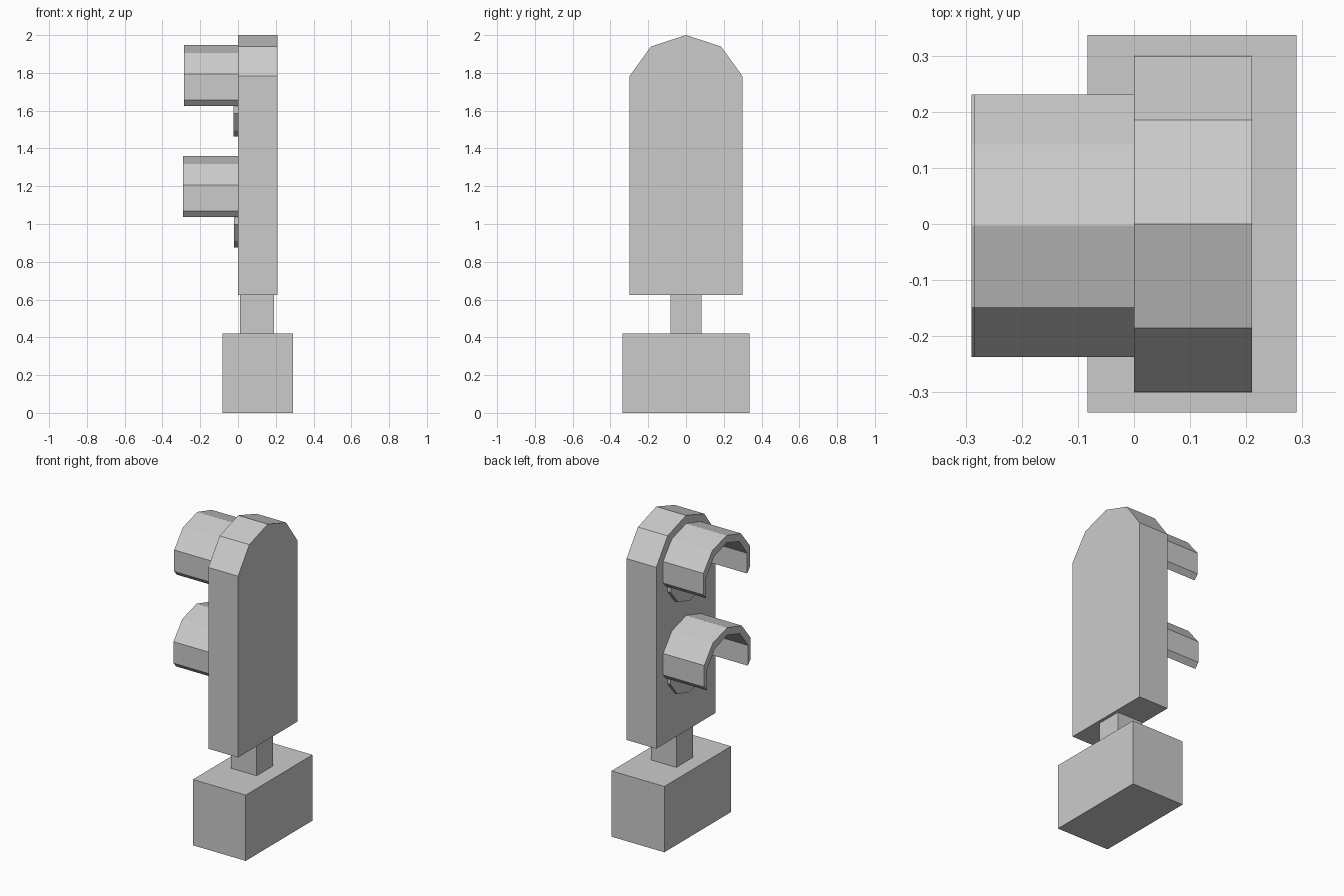
import bpy
from math import cos, sin, radians

if "Cube" in bpy.data.objects:
    bpy.data.objects.remove(bpy.data.objects["Cube"])


def prism(name, profile, x0, x1):
    """Extrude a closed (y, z) outline along x."""
    n = len(profile)
    verts = [(x, y, z) for x in (x0, x1) for y, z in profile]
    faces = [tuple(range(n))[::-1], tuple(range(n, 2 * n))]
    faces += [(i, (i + 1) % n, n + (i + 1) % n, n + i) for i in range(n)]
    mesh = bpy.data.meshes.new(name)
    mesh.from_pydata(verts, [], faces)
    obj = bpy.data.objects.new(name, mesh)
    bpy.context.collection.objects.link(obj)
    # make every normal point outwards
    import bmesh
    bm = bmesh.new()
    bm.from_mesh(mesh)
    bmesh.ops.recalc_face_normals(bm, faces=bm.faces)
    bm.to_mesh(mesh)
    bm.free()
    return obj


def arc(cy, cz, ry, rz, start, end):
    """Corners of a ten-sided ellipse from start to end degrees."""
    return [(cy + ry * cos(radians(a)), cz + rz * sin(radians(a)))
            for a in range(start, end + 1, 36)]


def box(name, x0, x1, y0, y1, z0, z1):
    return prism(name, [(y0, z0), (y1, z0), (y1, z1), (y0, z1)], x0, x1)


# Base block and short post
box("base", -0.083, 0.29, -0.336, 0.337, 0, 0.42)
box("post", 0.01, 0.19, -0.083, 0.083, 0.42, 0.625)

# Signal panel with a faceted round top
prism("panel", [(-0.30, 0.625), (0.30, 0.625)]
      + arc(0, 1.685, 0.315, 0.315, 18, 162), 0, 0.21)

# Two lamps, each a lens under an open-bottomed hood
for label, dz, hood_x, lens_x in (("upper", 0, -0.285, -0.025),
                                  ("lower", -0.587, -0.29, -0.02)):
    outer = arc(-0.003, 1.725 + dz, 0.246, 0.222, -18, 198)
    inner = arc(-0.003, 1.69 + dz, 0.217, 0.21, -18, 198)
    prism(label + "_hood", outer + inner[::-1], hood_x, 0)
    prism(label + "_lens", arc(-0.003, 1.64 + dz, 0.20, 0.178, -18, 306), lens_x, 0)
